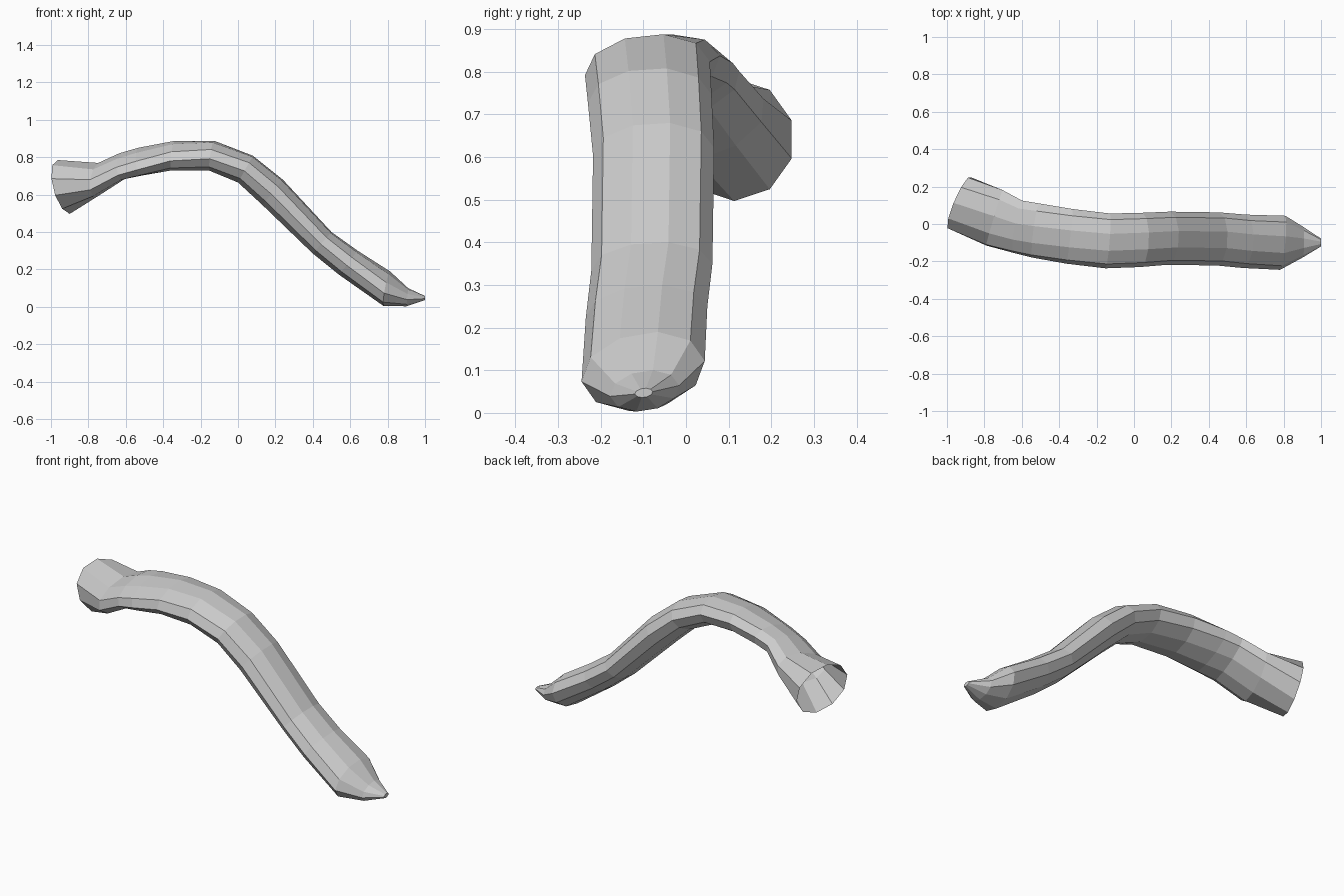
import bpy, bmesh, math

SIDES = 10

# Stations along the body:
# top x, top z, bottom x, bottom z, front y, back y, yaw skew, roll (deg), flatness
STATIONS = [
    (-0.965, 0.785, -0.900, 0.497, -0.022, 0.248, 0.055, 18, 1.00),  # open mouth
    (-0.750, 0.770, -0.745, 0.592, -0.115, 0.182, 0.045, 24, 0.60),
    (-0.640, 0.825, -0.600, 0.680, -0.155, 0.125, 0.035, 22, 0.47),
    (-0.540, 0.850, -0.510, 0.702, -0.180, 0.110, 0.025, 18, 0.47),
    (-0.340, 0.888, -0.350, 0.730, -0.212, 0.080, 0.015, 11, 0.50),
    (-0.130, 0.888, -0.150, 0.728, -0.237, 0.056, 0.010, 6, 0.52),
    (0.080, 0.808, 0.000, 0.665, -0.230, 0.060, 0.000, 4, 0.52),
    (0.240, 0.680, 0.130, 0.545, -0.218, 0.066, 0.000, 4, 0.52),
    (0.500, 0.400, 0.400, 0.285, -0.222, 0.062, 0.000, 4, 0.52),
    (0.640, 0.300, 0.540, 0.172, -0.235, 0.050, 0.000, 6, 0.52),
    (0.810, 0.190, 0.780, 0.005, -0.245, 0.044, 0.010, 8, 0.52),
    (0.910, 0.100, 0.900, 0.003, -0.178, -0.016, 0.000, 8, 0.52),
    (1.000, 0.058, 1.000, 0.036, -0.120, -0.078, 0.000, 8, 0.52),    # tip
]


def section(roll, flat):
    """Rolled oval outline, scaled so it spans -1..1 both ways."""
    r = math.radians(roll)
    pts = []
    for i in range(SIDES):
        a = 2 * math.pi * i / SIDES
        u, v = math.cos(a), flat * math.sin(a)
        pts.append((u * math.cos(r) - v * math.sin(r),
                    u * math.sin(r) + v * math.cos(r)))
    mu = max(abs(p[0]) for p in pts)
    mv = max(abs(p[1]) for p in pts)
    return [(u / mu, v / mv) for u, v in pts]


bm = bmesh.new()
rings = []
for xt, zt, xb, zb, yf, yb, skew, roll, flat in STATIONS:
    ring = []
    for u, v in section(roll, flat):
        ring.append(bm.verts.new(((xt + xb) / 2 + v * (xt - xb) / 2 + skew * u,
                                  (yf + yb) / 2 + u * (yb - yf) / 2,
                                  (zt + zb) / 2 + v * (zt - zb) / 2)))
    rings.append(ring)

# Body skin between neighbouring rings
for a, b in zip(rings, rings[1:]):
    for i in range(SIDES):
        j = (i + 1) % SIDES
        bm.faces.new((a[i], a[j], b[j], b[i]))

# Small cap on the tip; the mouth stays open
bm.faces.new(rings[-1])
bmesh.ops.recalc_face_normals(bm, faces=bm.faces)

mesh = bpy.data.meshes.new("curved_tail")
bm.to_mesh(mesh)
bm.free()
obj = bpy.data.objects.new("curved_tail", mesh)
bpy.context.collection.objects.link(obj)
